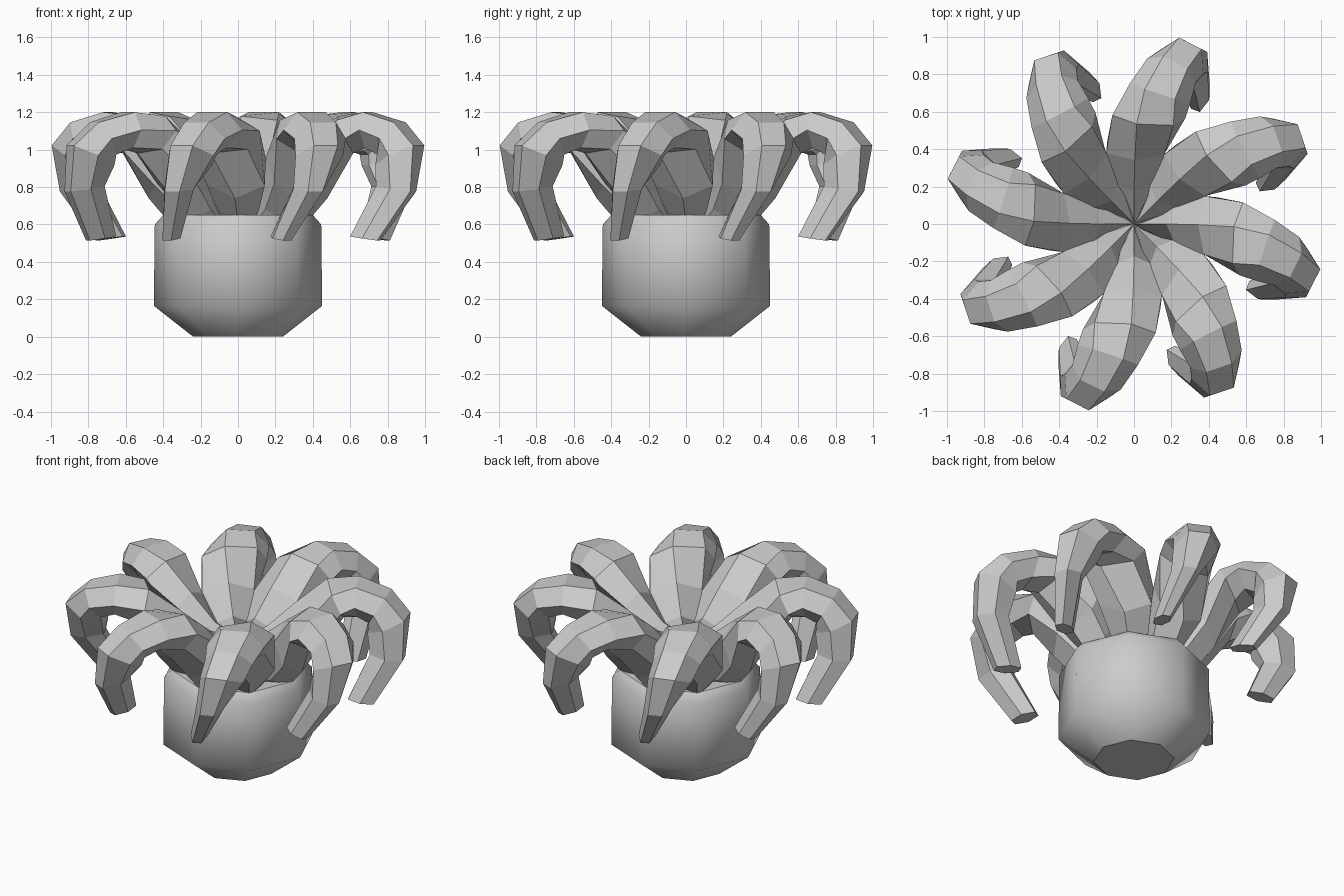
import bpy
import bmesh
from math import radians, sin, cos, pi
from mathutils import Vector, Matrix

cube = bpy.data.objects.get("Cube")
if cube:
    bpy.data.objects.remove(cube, do_unlink=True)

COUNT = 8

grey = bpy.data.materials.new("plain_grey")
grey.use_nodes = True
grey.diffuse_color = (0.6, 0.6, 0.6, 1)
bsdf = next(n for n in grey.node_tree.nodes if n.type == 'BSDF_PRINCIPLED')
bsdf.inputs["Base Color"].default_value = grey.diffuse_color
bsdf.inputs["Roughness"].default_value = 0.8


def loft(name, rings, smooth=False):
    """Skin a list of equal-length rings and cap both ends."""
    bm = bmesh.new()
    loops = [[bm.verts.new(p) for p in ring] for ring in rings]
    for a, b in zip(loops, loops[1:]):
        for i in range(len(a)):
            j = (i + 1) % len(a)
            bm.faces.new((a[i], a[j], b[j], b[i])).smooth = smooth
    bm.faces.new(loops[0][::-1])
    bm.faces.new(loops[-1])
    bmesh.ops.recalc_face_normals(bm, faces=bm.faces)
    mesh = bpy.data.meshes.new(name)
    bm.to_mesh(mesh)
    bm.free()
    mesh.materials.append(grey)
    obj = bpy.data.objects.new(name, mesh)
    bpy.context.collection.objects.link(obj)
    return obj


def octagon(radius, z):
    return [(radius * cos(2 * pi * i / COUNT), radius * sin(2 * pi * i / COUNT), z)
            for i in range(COUNT)]


def hexagon(centre, yaw, pitch, roll, w, t):
    """Squashed hexagon across the arm; a roll of 30 puts a ridge on top."""
    y, p = radians(yaw), radians(pitch)
    side = Vector((-sin(y), cos(y), 0))
    up = Vector((-sin(p) * cos(y), -sin(p) * sin(y), cos(p)))
    angles = [radians(60 * k + roll) for k in range(6)]
    return [Vector(centre) + side * (w * cos(a)) + up * (t * sin(a)) for a in angles]


# Rounded eight-sided body with flat caps
loft("body", [octagon(r, z) for r, z in
              [(.24, 0), (.45, .165), (.445, .6), (.40, .65)]], smooth=True)

# Arm sections: centre, heading, pitch, roll, half width, half thickness
sections = [
    ((0, 0, .60), 0, 0, 30, .015, .22),
    ((.27, 0, .75), 0, 35, 30, .13, .17),
    ((.41, -.01, .885), 0, 25, 28, .18, .16),
    ((.575, -.08, 1.08), -5, 25, 12, .20, .115),
    ((.70, -.14, 1.105), -18, 3, 0, .17, .11),
    ((.82, -.20, 1.06), -26, -30, 0, .145, .115),
    ((.865, -.25, .97), -27, -65, 0, .134, .144),
    ((.845, -.315, .79), -22, -98, 0, .085, .115),
    ((.68, -.355, .525), -20, -98, 0, .05, .09),
]
arm_rings = [hexagon(*s) for s in sections]

# Eight curling arms around the crown
for k in range(COUNT):
    turn = Matrix.Rotation(2 * pi * k / COUNT, 3, 'Z')
    loft(f"arm_{k + 1}", [[turn @ p for p in ring] for ring in arm_rings])
